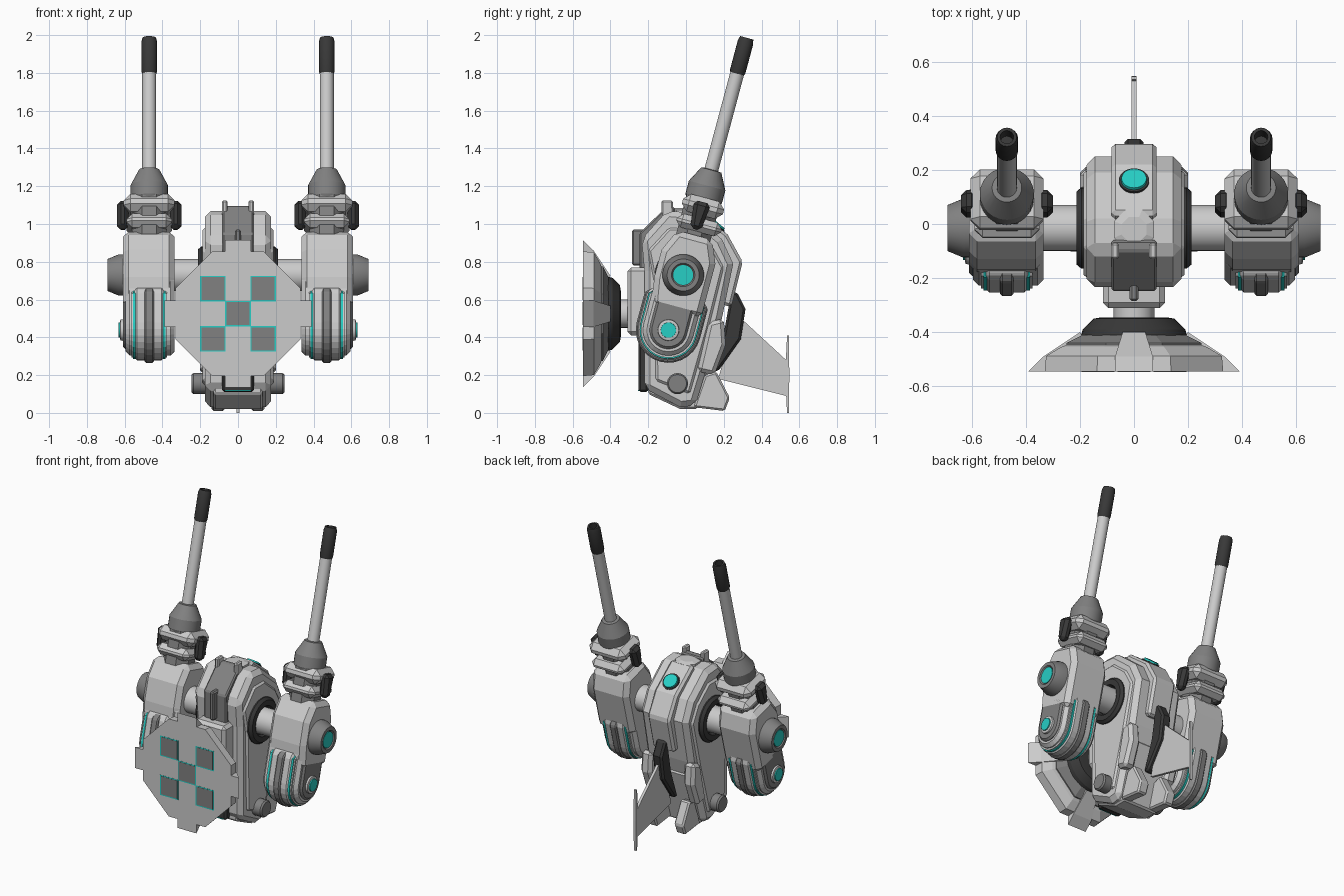
import bpy, bmesh
from math import sin, cos, pi, radians
from mathutils import Matrix, Vector

if "Cube" in bpy.data.objects:
    bpy.data.objects.remove(bpy.data.objects["Cube"])


def material(name, col):
    m = bpy.data.materials.new(name)
    m.diffuse_color = (*col, 1)
    m.use_nodes = True
    m.node_tree.nodes["Principled BSDF"].inputs["Base Color"].default_value = m.diffuse_color
    return m


DARK = material("dark_metal", (0.04, 0.04, 0.04))
MID = material("mid_grey", (0.22, 0.22, 0.22))
CYAN = material("cyan_glow", (0.02, 0.62, 0.56))
I = Matrix.Identity(4)
ROT_X = Matrix.Rotation(radians(90), 4, 'Y')    # local z -> +x
ROT_F = Matrix.Rotation(radians(90), 4, 'X')    # local z -> -y


def finish(name, bm, M, mat, bevel, mirror, smooth=False):
    bmesh.ops.transform(bm, matrix=M, verts=bm.verts)
    bmesh.ops.recalc_face_normals(bm, faces=bm.faces)
    me = bpy.data.meshes.new(name)
    bm.to_mesh(me)
    bm.free()
    ob = bpy.data.objects.new(name, me)
    bpy.context.collection.objects.link(ob)
    if mat:
        me.materials.append(mat)
    if smooth:
        bpy.ops.object.select_all(action='DESELECT')
        ob.select_set(True)
        bpy.context.view_layer.objects.active = ob
        bpy.ops.object.shade_smooth_by_angle(angle=radians(25))
    if bevel:
        b = ob.modifiers.new("bevel", 'BEVEL')
        b.width, b.segments, b.limit_method = bevel, 1, 'ANGLE'
        b.angle_limit = radians(40)
    if mirror:
        ob.modifiers.new("mirror", 'MIRROR')
    return ob


def prism(name, pts, x0, x1, M=I, mat=None, bevel=0, mirror=False):
    """Side profile (y, z) extruded from x0 to x1."""
    bm = bmesh.new()
    f = bm.faces.new([bm.verts.new((x0, y, z)) for y, z in pts])
    r = bmesh.ops.extrude_face_region(bm, geom=[f])
    vs = [g for g in r['geom'] if isinstance(g, bmesh.types.BMVert)]
    bmesh.ops.translate(bm, verts=vs, vec=(x1 - x0, 0, 0))
    return finish(name, bm, M, mat, bevel, mirror)


def box(name, x, y, z, M=I, mat=None, bevel=0, mirror=False):
    """Box given by (min, max) pairs."""
    pts = [(y[0], z[0]), (y[1], z[0]), (y[1], z[1]), (y[0], z[1])]
    return prism(name, pts, x[0], x[1], M, mat, bevel, mirror)


def lathe(name, prof, M=I, mat=None, n=32, phase=0, mirror=False):
    """Rings of (radius, height) about local z, capped at both ends."""
    bm = bmesh.new()
    rings = [[bm.verts.new((r * cos(phase + 2 * pi * i / n), r * sin(phase + 2 * pi * i / n), h))
              for i in range(n)] for r, h in prof]
    for a, b in zip(rings, rings[1:]):
        for i in range(n):
            j = (i + 1) % n
            bm.faces.new((a[i], a[j], b[j], b[i]))
    bm.faces.new(rings[0])
    bm.faces.new(rings[-1])
    return finish(name, bm, M, mat, 0, mirror, n > 12)


def tongue(r, top, c=-0.302):
    """Half-round lower end with straight sides up to top."""
    arc = [(r * cos(pi + pi * i / 14), c + r * sin(pi + pi * i / 14)) for i in range(15)]
    return arc + [(r, top - 0.03), (r - 0.03, top), (0.03 - r, top), (-r, top - 0.03)]


# ---- gun pods, built in a frame leaning back 15 degrees ----
PX = 0.47
POD = Matrix.Translation((0, -0.015, 0.73)) @ Matrix.Rotation(radians(-15), 4, 'X')
GUN = POD @ Matrix.Translation((PX, 0, 0))
kw = dict(mirror=True)
lathe("gun_barrel", [(0.037, 0.5), (0.037, 1.12)], GUN, None, 20, **kw)
lathe("gun_muzzle", [(0.036, 1.10), (0.042, 1.115), (0.042, 1.275), (0.036, 1.30), (0.025, 1.30), (0.025, 1.22)],
      GUN, DARK, 16, **kw)
lathe("barrel_collar", [(0.09, 0.40), (0.10, 0.42), (0.10, 0.49), (0.055, 0.575), (0.04, 0.578)], GUN, MID, 24, **kw)
lathe("pod_neck", [(0.1, 0.18), (0.1, 0.42)], GUN, MID, 8, pi / 8, **kw)
box("clamp_lower", (PX - .12, PX + .12), (-.11, .135), (.24, .315), POD, None, .03, True)
box("clamp_upper", (PX - .135, PX + .135), (-.105, .12), (.33, .425), POD, None, .035, True)
for s in (-1, 1):
    pad = sorted((PX + s * .11, PX + s * .17))
    prism("clamp_pad", [(-.03, .25), (.03, .25), (.045, .40), (-.045, .40)], *pad, POD, DARK, .02, True)
prism("pod_upper_body", [(-.12, -.2), (-.145, -.05), (-.145, .1), (-.09, .22), (.1, .22), (.15, .1), (.15, -.2)],
      PX - .135, PX + .14, POD, None, .03, True)
prism("pod_lower_body", tongue(.135, -.02), PX - .135, PX + .125, POD, None, .03, True)
prism("pod_rim", tongue(.16, -.1), PX - .08, PX + .08, POD, None, .015, True)
prism("pod_glow_line", tongue(.152, -.11), PX - .086, PX + .086, POD, CYAN, 0, True)
prism("pod_rim_cover", tongue(.146, -.11), PX - .095, PX + .095, POD, None, 0, True)
prism("pod_front_strip", tongue(.173, -.11), PX - .025, PX + .025, POD, MID, .008, True)
prism("pod_side_plate", tongue(.1, -.13), PX + .1, PX + .14, POD, MID, .012, True)
HUB = POD @ ROT_X
BTN = POD @ Matrix.Translation((0, 0, -.302)) @ ROT_X
lathe("pod_hub", [(.11, .58), (.11, .63), (.085, .69), (.062, .69), (.055, .68)], HUB, MID, **kw)
lathe("pod_hub_light", [(.053, .67), (.053, .686)], HUB, CYAN, **kw)
lathe("pod_button", [(.058, .6), (.055, .622), (.045, .625)], BTN, None, **kw)
lathe("pod_button_light", [(.042, .61), (.040, .632)], BTN, CYAN, **kw)
# arms joining pods and body
lathe("pod_arm", [(.085, .1), (.085, .36)], HUB, None, **kw)
lathe("arm_socket", [(.15, .15), (.15, .195), (.135, .213), (.10, .213), (.09, .19)], HUB, DARK, **kw)

# ---- central body ----
prism("body_shell", [(-.235, .92), (-.1, 1.07), (.02, 1.06), (.19, .92), (.25, .79), (.19, .5), (.05, .04),
                     (-.03, .03), (-.22, .13), (-.22, .75)], -.175, .175, I, None, .03)
prism("body_side_panel", [(-.2, .86), (-.09, .98), (.02, .98), (.14, .88), (.2, .77), (.12, .45), (.02, .1),
                          (-.16, .17), (-.17, .7)], -.187, .187, I, None, .012)
prism("body_back_block", [(-.02, 1.02), (.04, 1.085), (.22, .945), (.3, .80), (.24, .56), (.1, .6)],
      -.083, .083, I, None, .015)
prism("body_front_block", [(-.245, .55), (-.247, .95), (-.1, 1.095), (-.06, 1.09), (-.06, .55)],
      -.083, .083, I, MID, .008)
lathe("top_cap", [(.08, 1.0), (.08, 1.075), (.05, 1.085)], Matrix.Translation((0, -.02, 0)), None, 8, pi / 8)
box("top_tab", (.055, .085), (-.13, -.07), (1.04, 1.125), I, None, .008, True)
box("front_ridge", (-.016, .016), (-.285, -.2), (.78, .97), I, MID, .008)
# round light on the sloping back face
LAMP = Matrix.Translation((0, .155, .99)) @ Matrix.Rotation(radians(-40), 4, 'X')
lathe("back_lamp_ring", [(.056, -.03), (.056, .012)], LAMP, DARK, 24)
lathe("back_lamp", [(.05, 0), (.046, .022)], LAMP, CYAN, 24)
# lower body fittings
LOW = Matrix.Translation((0, -.045, .155)) @ ROT_X
lathe("lower_pin", [(.056, .15), (.056, .235), (.048, .245)], LOW, MID, 20, **kw)
box("lower_front_plate", (-.085, .085), (-.252, -.2), (.11, .42), I, DARK, .012)
box("lower_glow_line", (-.07, .07), (-.254, -.2), (.116, .121), I, CYAN)
prism("lower_body_block", [(-.2, .1), (-.03, .02), (.06, .02), (.17, .4), (-.2, .4)], -.13, .13, I, None, .01)
prism("rear_foot", [(.04, .03), (.205, .01), (.232, .08), (.16, .22), (.1, .2)], .07, .14, I, None, .01, True)
prism("rear_side_block", [(.06, .22), (.15, .2), (.21, .36), (.2, .5), (.12, .48)], .12, .2, I, None, .02, True)

# ---- tail ----
prism("tail_spine", [(.24, .64), (.27, .64), (.315, .55), (.29, .39), (.17, .22), (.13, .22), (.2, .42)],
      -.035, .035, I, DARK, .012)
prism("tail_fin", [(.27, .52), (.53, .28), (.53, .09), (.17, .18)], -.009, .009)
prism("tail_tip", [(.535, .41), (.545, .41), (.547, .2), (.545, .0), (.535, .0), (.525, .2)], -.009, .009)

# ---- front dish ----
CZ = 0.525
DISH = Matrix.Translation((0, 0, CZ)) @ ROT_F
K = 1 / cos(pi / 8)
lathe("dish_plate", [(.2 * K, .43), (.27 * K, .455), (.325 * K, .488), (.33 * K, .545)], DISH, None, 8, pi / 8)
lathe("dish_step", [(.19 * K, .41), (.25 * K, .44), (.25 * K, .5)], DISH, MID, 8, pi / 8)
lathe("dish_back_ring", [(.12, .345), (.15, .35), (.19, .39), (.2, .43), (.19, .45)], DISH, DARK)
lathe("dish_neck", [(.075, .27), (.075, .37)], DISH, None, 24)
box("dish_mount", (-.115, .115), (-.31, -.2), (.41, .77), I, None, .02)
# four wedge tabs around the dish rim
for i in range(4):
    M = Matrix.Translation((0, 0, CZ)) @ Matrix.Rotation(i * pi / 2, 4, 'Y')
    tab = prism("dish_tab", [(-.545, .39), (-.49, .335), (-.40, .2), (-.43, .18), (-.545, .3)], -.07, .07, M)
    # narrow the tab toward the hub
    for v in tab.data.vertices:
        p = M.inverted() @ v.co
        p.x *= .6 if p.y > -.45 else 1
        v.co = M @ p

# five inset square panels with glowing edges
for ix, iz in ((-1, -1), (1, -1), (0, 0), (-1, 1), (1, 1)):
    cx, cz = ix * .133, CZ + iz * .133
    for nm, h, y, mt in (("panel_glow", .068, -.546, CYAN), ("panel_face", .061, -.547, MID)):
        box(nm, (cx - h, cx + h), (y, -.53), (cz - h, cz + h), I, mt)
